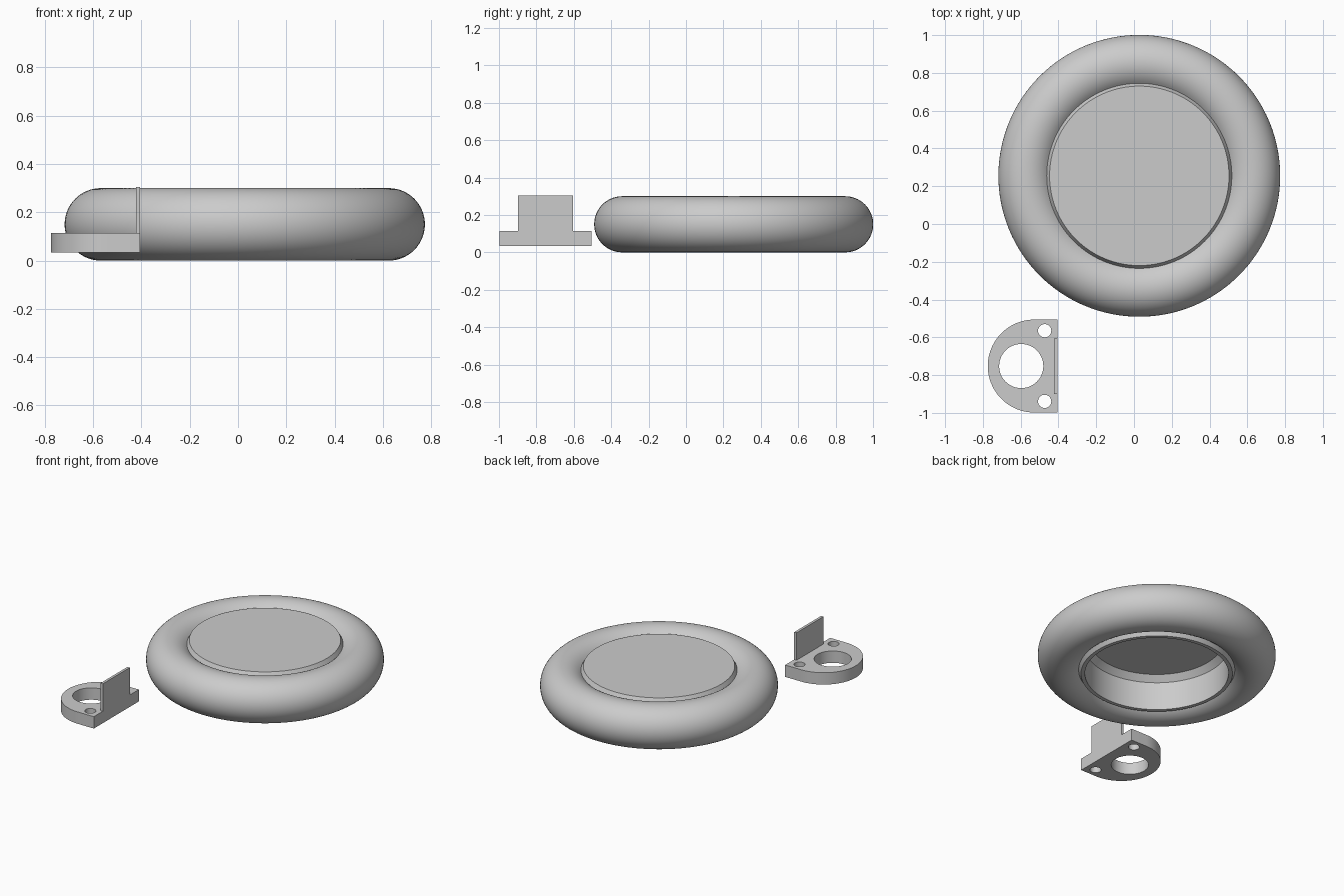
import bpy, bmesh, math
from mathutils import Vector

cube = bpy.data.objects.get("Cube")
if cube:
    bpy.data.objects.remove(cube, do_unlink=True)

grey = bpy.data.materials.new("light grey")
grey.use_nodes = True
colour = (0.6, 0.6, 0.6, 1)
grey.diffuse_color = colour
grey.node_tree.nodes["Principled BSDF"].inputs["Base Color"].default_value = colour

RING = Vector((0.028, 0.255, 0))
MAJOR, MINOR = 0.596, 0.15
RIM = 0.49          # radius where the dish meets the tube, above and below


def select(obj):
    bpy.ops.object.select_all(action="DESELECT")
    obj.select_set(True)
    bpy.context.view_layer.objects.active = obj


def finish(obj):
    obj.data.materials.append(grey)
    select(obj)
    bpy.ops.object.shade_smooth_by_angle(angle=math.radians(25))


def lathe(name, profile, steps=128):
    """Turn a (radius, height) profile about the ring's axis."""
    bm = bmesh.new()
    verts = [bm.verts.new((r, 0, z)) for r, z in profile]
    edges = [bm.edges.new(pair) for pair in zip(verts, verts[1:])]
    bmesh.ops.spin(bm, geom=verts + edges, cent=(0, 0, 0), axis=(0, 0, 1),
                   angle=math.tau, steps=steps, use_merge=False)
    bmesh.ops.remove_doubles(bm, verts=bm.verts, dist=1e-5)
    bmesh.ops.recalc_face_normals(bm, faces=bm.faces)
    mesh = bpy.data.meshes.new(name)
    bm.to_mesh(mesh)
    bm.free()
    obj = bpy.data.objects.new(name, mesh)
    obj.location = RING
    bpy.context.collection.objects.link(obj)
    finish(obj)


def arc(cx, cy, radius, start, end, n):
    return [(cx + radius * math.cos(start + (end - start) * i / n),
             cy + radius * math.sin(start + (end - start) * i / n))
            for i in range(n + 1)]


def circle(cx, cy, radius, n=48):
    return arc(cx, cy, radius, 0, math.tau, n)[:-1]


def plate(name, outlines, z0, z1):
    """Extrude flat outlines; inner outlines become holes."""
    curve = bpy.data.curves.new(name, "CURVE")
    curve.dimensions = "2D"
    curve.fill_mode = "BOTH"
    curve.extrude = (z1 - z0) / 2
    for points in outlines:
        spline = curve.splines.new("POLY")
        spline.points.add(len(points) - 1)
        for p, (x, y) in zip(spline.points, points):
            p.co = (x, y, 0, 1)
        spline.use_cyclic_u = True
    obj = bpy.data.objects.new(name, curve)
    obj.location.z = (z0 + z1) / 2
    bpy.context.collection.objects.link(obj)
    select(obj)
    bpy.ops.object.convert(target="MESH")
    obj = bpy.context.object
    bm = bmesh.new()
    bm.from_mesh(obj.data)
    bmesh.ops.remove_doubles(bm, verts=bm.verts, dist=1e-5)
    bmesh.ops.recalc_face_normals(bm, faces=bm.faces)
    bm.to_mesh(obj.data)
    bm.free()
    finish(obj)


# Round body: tube around an upturned dish with chamfered lid, rim and ceiling
start = math.acos((RIM - MAJOR) / MINOR)
tube = arc(MAJOR, MINOR, MINOR, start, -start, 48)
lid = [(0, 0.284), (0.475, 0.284)]
rim = [(0.475, 0.016), (0.45, 0.016)]
hollow = [(0.45, 0.21), (0.415, 0.25), (0, 0.25)]
lathe("round_body", lid + tube + rim + hollow)

# Bracket base: D-shaped plate with one large and two small holes
FLAT_X, MID_Y, HALF = -0.405, -0.752, 0.246
outline = arc(-0.528, MID_Y, HALF, math.pi / 2, 1.5 * math.pi, 48)
outline += [(FLAT_X, MID_Y - HALF), (FLAT_X, MID_Y + HALF)]
holes = [circle(-0.597, MID_Y, 0.117)]
holes += [circle(-0.473, MID_Y + side * 0.187, 0.035, 32) for side in (-1, 1)]
plate("bracket_base", [outline] + holes, 0.033, 0.115)

# Upright tab along the flat edge
tab = [(FLAT_X - 0.018, MID_Y - 0.147), (FLAT_X, MID_Y - 0.147),
       (FLAT_X, MID_Y + 0.147), (FLAT_X - 0.018, MID_Y + 0.147)]
plate("bracket_tab", [tab], 0.115, 0.305)
